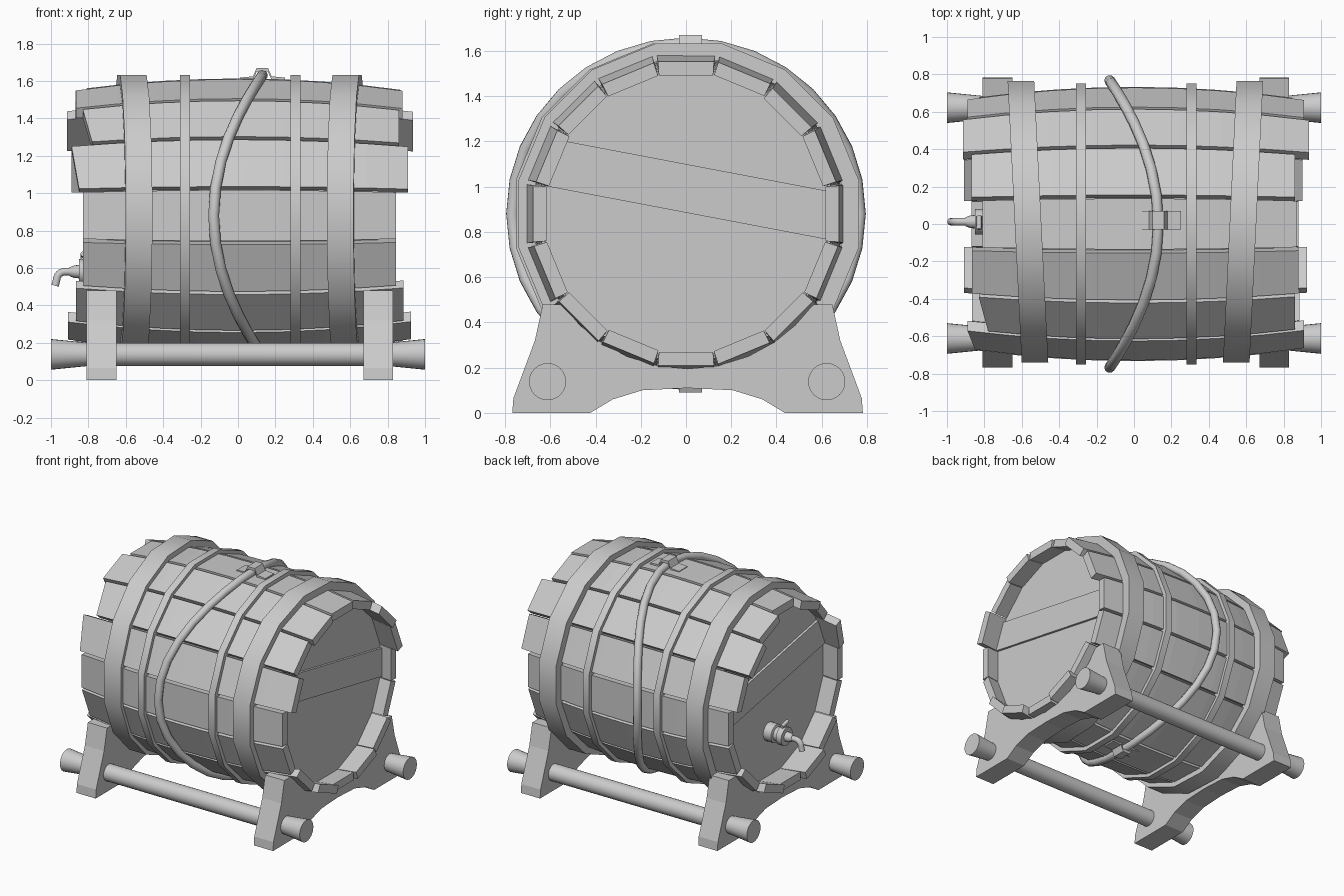
import bpy, bmesh, math
from mathutils import Vector

cube = bpy.data.objects.get("Cube")
if cube:
    bpy.data.objects.remove(cube, do_unlink=True)

mat = bpy.data.materials.new("plain grey")
mat.use_nodes = True
mat.diffuse_color = (0.6, 0.6, 0.6, 1)
mat.node_tree.nodes["Principled BSDF"].inputs["Base Color"].default_value = (0.6, 0.6, 0.6, 1)

CZ = 0.88                      # height of the barrel axis
SIDES = 16
STEP = 2 * math.pi / SIDES


def barrel_radius(x):
    return 0.733 - 0.062 * (x / 0.88) ** 2


def add_object(name, bm, smooth=False):
    bmesh.ops.recalc_face_normals(bm, faces=bm.faces)
    mesh = bpy.data.meshes.new(name)
    bm.to_mesh(mesh)
    bm.free()
    mesh.materials.append(mat)
    obj = bpy.data.objects.new(name, mesh)
    bpy.context.collection.objects.link(obj)
    if smooth:
        bpy.ops.object.select_all(action='DESELECT')
        obj.select_set(True)
        bpy.context.view_layer.objects.active = obj
        bpy.ops.object.shade_smooth_by_angle(angle=math.radians(40))
    return obj


def loft(name, rings, closed=False, smooth=False):
    """Skin a row of equal point rings, capping the ends unless closed."""
    bm = bmesh.new()
    rows = [[bm.verts.new(p) for p in ring] for ring in rings]
    n = len(rows[0])
    for k in range(len(rows) if closed else len(rows) - 1):
        a, b = rows[k], rows[(k + 1) % len(rows)]
        for j in range(n):
            bm.faces.new((a[j], a[(j + 1) % n], b[(j + 1) % n], b[j]))
    if not closed:
        bm.faces.new(rows[0])
        bm.faces.new(rows[-1])
    return add_object(name, bm, smooth)


def lathe_x(name, profile, y, z, n=24):
    """Turned part along x from (x, radius) pairs."""
    rings = [[(x, y + r * math.cos(t * 2 * math.pi / n), z + r * math.sin(t * 2 * math.pi / n))
              for t in range(n)] for x, r in profile]
    return loft(name, rings, smooth=True)


def tube(name, points, radius, cyclic=False):
    curve = bpy.data.curves.new(name, 'CURVE')
    curve.dimensions = '3D'
    curve.bevel_depth = radius
    curve.bevel_resolution = 3
    curve.use_fill_caps = True
    spline = curve.splines.new('POLY')
    spline.points.add(len(points) - 1)
    for sp, p in zip(spline.points, points):
        sp.co = (*p, 1)
    spline.use_cyclic_u = cyclic
    temp = bpy.data.objects.new(name + " path", curve)
    bpy.context.collection.objects.link(temp)
    mesh = temp.evaluated_get(bpy.context.evaluated_depsgraph_get()).to_mesh()
    bm = bmesh.new()
    bm.from_mesh(mesh)
    bpy.data.objects.remove(temp, do_unlink=True)
    return add_object(name, bm, True)


def prism(name, outline, axis, start, end):
    """Extrude a flat outline along x or y."""
    def at(d):
        return [(d, a, b) if axis == 'x' else (a, d, b) for a, b in outline]
    return loft(name, [at(start), at(end)])


# Staves, counted from the back over the top, each with its own end positions
right_ends = [.83, .89, .915, .87, .81, .865, .805, .87, .83, .83, .865, .91, .87, .91, .86, .83]
left_ends = [.845, .91, .935, .86, .87, .88, .86, .91, .845, .845, .885, .925, .88, .9, .885, .845]
skews = {6: .025, 7: .02}
for i in range(SIDES):
    out = Vector((0, math.cos(i * STEP), math.sin(i * STEP)))
    side = Vector((0, -out.z, out.y))
    rings = []
    for k in range(9):
        ring = []
        for depth, s in ((0, -1), (0, 1), (0.06, 1), (0.06, -1)):
            x0 = -right_ends[i] + s * skews.get(i, 0)
            x = x0 + (left_ends[i] - x0) * k / 8
            r = barrel_radius(x) - depth
            w = r * math.tan(STEP / 2) - (0.01 if depth == 0 else 0.002)
            ring.append(out * r + side * (s * w) + Vector((x, 0, CZ)))
        rings.append(ring)
    loft("stave_%02d" % (i + 1), rings)


def polygon(x, r, shift=0.0):
    """Sixteen-sided ring matching the staves, optionally leaning along x."""
    r = r / math.cos(STEP / 2)
    return [(x + shift * r * math.cos((j + .5) * STEP),
             r * math.cos((j + .5) * STEP) + abs(shift) * 0.25,
             CZ + r * math.sin((j + .5) * STEP)) for j in range(SIDES)]


# Barrel core closing the gaps and forming both recessed heads
HEAD_RIGHT, HEAD_LEFT = -.70, .745
core_x = [HEAD_RIGHT + (HEAD_LEFT - HEAD_RIGHT) * k / 8 for k in range(9)]
loft("barrel_heads", [polygon(x, barrel_radius(x) - 0.05) for x in core_x])

# Raised sloping plank across each head
for label, x in (("left", HEAD_LEFT), ("right", HEAD_RIGHT)):
    bm = bmesh.new()
    bm.faces.new([bm.verts.new(p) for p in polygon(x, 0.635)])
    for point, normal in (((x, 0, 1.1), (0, .19, 1)), ((x, 0, .885), (0, -.19, -1))):
        bmesh.ops.bisect_plane(bm, geom=bm.verts[:] + bm.edges[:] + bm.faces[:],
                               plane_co=point, plane_no=normal, clear_outer=True)
    ext = bmesh.ops.extrude_face_region(bm, geom=bm.faces[:])
    moved = [g for g in ext["geom"] if isinstance(g, bmesh.types.BMVert)]
    bmesh.ops.translate(bm, verts=moved, vec=(math.copysign(.018, x), 0, 0))
    add_object(label + "_head_plank", bm)

# Metal hoops, the wide ones leaning slightly
for name, x, half, lean in (("wide_hoop_right", -.567, .071, -.05), ("thin_hoop_right", -.283, .026, 0),
                            ("thin_hoop_left", .307, .026, 0), ("wide_hoop_left", .583, .071, .048)):
    section = [(x - half, barrel_radius(x) - .03), (x - half, .752),
               (x + half, .752), (x + half, barrel_radius(x) - .03)]
    loft(name, [polygon(px, r, lean) for px, r in section], closed=True, smooth=True)

# Hose wandering around the barrel
loop = []
for k in range(32):
    a = k * 2 * math.pi / 32
    loop.append((-.13 * math.cos(2 * a), .767 * math.cos(a), CZ + .75 * math.sin(a)))
tube("hose", loop, .029, True)

# Clips holding the hose at top and bottom
half_clip = [(.12, .738), (.05, .744), (.03, .79)]
upper = [(.13 - x, h) for x, h in half_clip] + [(.13 + x, h) for x, h in reversed(half_clip)]
clip = upper + [(x, h - .02) for x, h in reversed(upper)]
for name, s in (("top_clip", 1), ("bottom_clip", -1)):
    prism(name, [(x, CZ + s * h) for x, h in clip], 'y', -.03, .07)

# Cradle stands
foot = [(0, .11), (.2, .1), (.33, .06), (.43, 0), (.775, 0), (.77, .065), (.675, .32), (.64, .48), (.575, .48)]
arc = [(.685 * math.sin(a), CZ - .685 * math.cos(a))
       for a in (math.radians(d) for d in (54, 44, 34, 23, 11, 0))]
half = foot + arc
outline = half + [(-y, z) for y, z in reversed(half) if y > 1e-4]
for name, x in (("right_stand", -.73), ("left_stand", .75)):
    prism(name, [(y + .007, z) for y, z in outline], 'x', x - .08, x + .08)

# Rods with flared ends
for name, y in (("front_rod", -.612), ("back_rod", .622)):
    lathe_x(name, [(-1, .082), (-.8, .062), (.8, .062), (1, .082)], y, .138)

# Tap
TY, TZ = .012, .58
lathe_x("tap_base", [(HEAD_RIGHT + .01, .068), (-.765, .068), (-.77, .05), (-.8, .05), (-.805, .068), (-.85, .068)], TY, TZ)
lathe_x("tap_body", [(-.84, .036), (-.875, .034), (-.9, .024)], TY, TZ, 16)
spout = [(-.86, TY, TZ)] + [(-.925 - .045 * math.sin(a), TY, TZ - .045 + .045 * math.cos(a))
                            for a in (k * math.pi / 12 for k in range(7))] + [(-.978, TY, .505)]
tube("tap_spout", spout, .021)
tube("tap_stem", [(-.828, TY, TZ), (-.828, TY, .67)], .014)
tube("tap_lever", [(-.828, TY - .04, .675), (-.828, TY + .03, .66)], .014)
